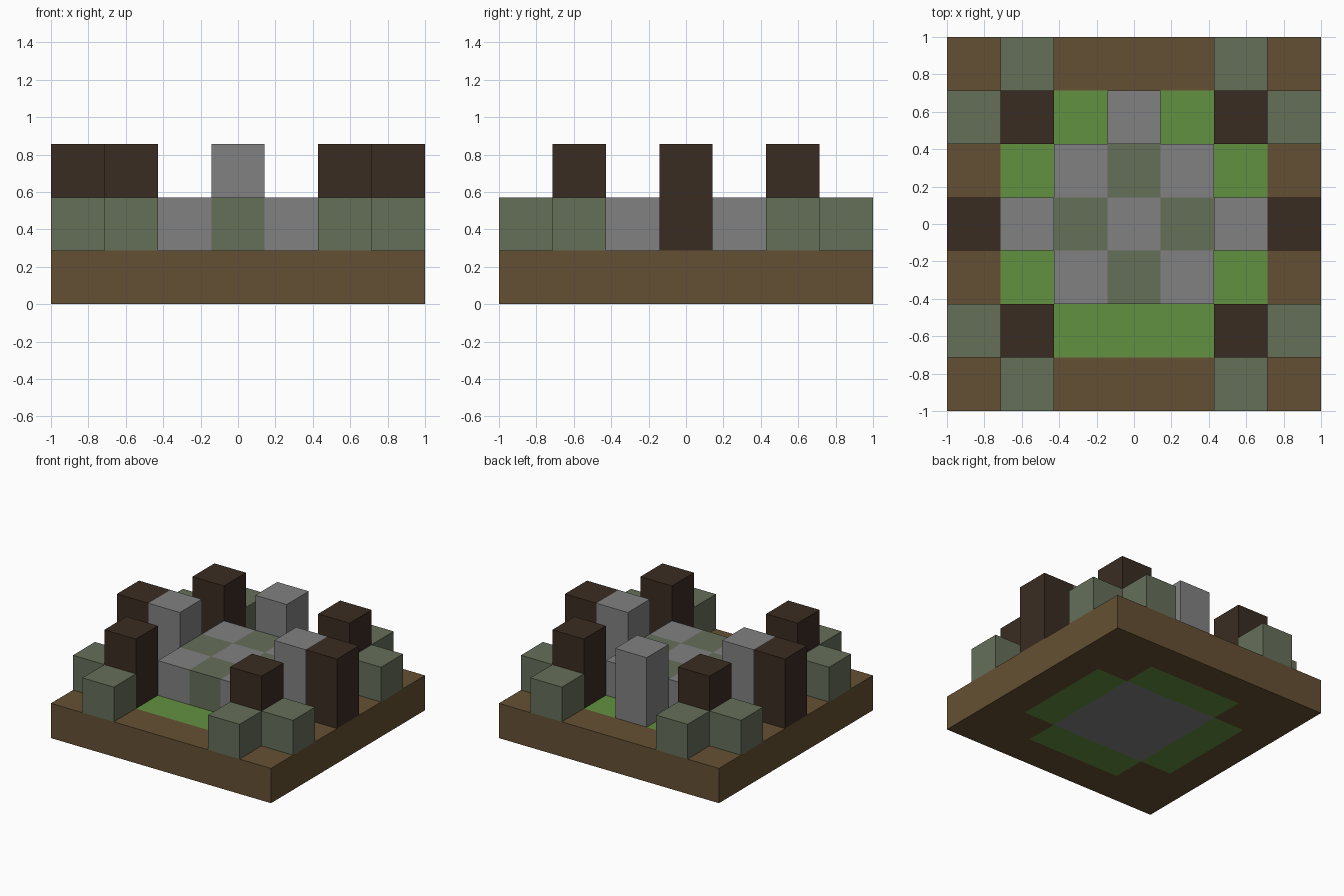
import bpy
import bmesh

if "Cube" in bpy.data.objects:
    bpy.data.objects.remove(bpy.data.objects["Cube"], do_unlink=True)

CELL = 2 / 7  # edge of one block


def to_linear(v):
    v /= 255
    return v / 12.92 if v <= 0.04045 else ((v + 0.055) / 1.055) ** 2.4


def material(name, *rgb):
    color = [to_linear(v) for v in rgb] + [1]
    mat = bpy.data.materials.new(name)
    mat.use_nodes = True
    mat.diffuse_color = color
    mat.node_tree.nodes["Principled BSDF"].inputs["Base Color"].default_value = color
    return mat


dirt = material("brown dirt", 101, 80, 51)
grass = material("green grass", 98, 145, 65)
stone = material("grey stone", 129, 129, 129)
moss = material("mossy stone", 101, 110, 89)
wood = material("dark wood", 58, 44, 34)


def slab(name, cells, level, mats, rule):
    """Square slab one block thick; rule picks a material index per cell."""
    bm = bmesh.new()
    bmesh.ops.create_grid(bm, x_segments=cells, y_segments=cells, size=cells * CELL / 2)
    top = bmesh.ops.extrude_face_region(bm, geom=bm.faces[:], use_keep_orig=True)
    verts = [g for g in top["geom"] if isinstance(g, bmesh.types.BMVert)]
    bmesh.ops.translate(bm, verts=verts, vec=(0, 0, CELL))
    bmesh.ops.recalc_face_normals(bm, faces=bm.faces[:])
    half = cells // 2
    for face in bm.faces:
        center = face.calc_center_median()
        i, j = (max(-half, min(half, round(c / CELL))) for c in center.xy)
        face.material_index = rule(abs(i), abs(j))
    finish(name, bm, mats, (0, 0, level * CELL))


def column(name, mat, i, j, blocks):
    """Square column standing on the ground slab at cell (i, j)."""
    bm = bmesh.new()
    bmesh.ops.create_cube(bm, size=CELL)
    for v in bm.verts:
        v.co.z = blocks * CELL if v.co.z > 0 else 0
    finish(name, bm, [mat], (i * CELL, j * CELL, CELL))


def finish(name, bm, mats, location):
    mesh = bpy.data.meshes.new(name)
    bm.to_mesh(mesh)
    bm.free()
    for mat in mats:
        mesh.materials.append(mat)
    obj = bpy.data.objects.new(name, mesh)
    obj.location = location
    bpy.context.collection.objects.link(obj)


def ground_rule(i, j):
    if max(i, j) <= 1:
        return 2
    return 1 if max(i, j) == 2 and min(i, j) <= 1 else 0


# Ground with grass strips, and the checkered platform in its middle
slab("ground", 7, 0, [dirt, grass, stone], ground_rule)
slab("platform", 3, 1, [stone, moss], lambda i, j: (i + j) % 2)

# Corner posts, each flanked by two low mossy blocks
for side_x, x in (("left", 1), ("right", -1)):
    for side_y, y in (("front", -1), ("back", 1)):
        corner = f"{side_y}_{side_x}"
        column(f"{corner}_post", wood, 2 * x, 2 * y, 2)
        column(f"{corner}_side_block", moss, 3 * x, 2 * y, 1)
        column(f"{corner}_end_block", moss, 2 * x, 3 * y, 1)
    # Side pillar with a post outside it
    column(f"{side_x}_pillar", stone, 2 * x, 0, 2)
    column(f"{side_x}_post", wood, 3 * x, 0, 2)

column("back_pillar", stone, 0, 2, 2)
